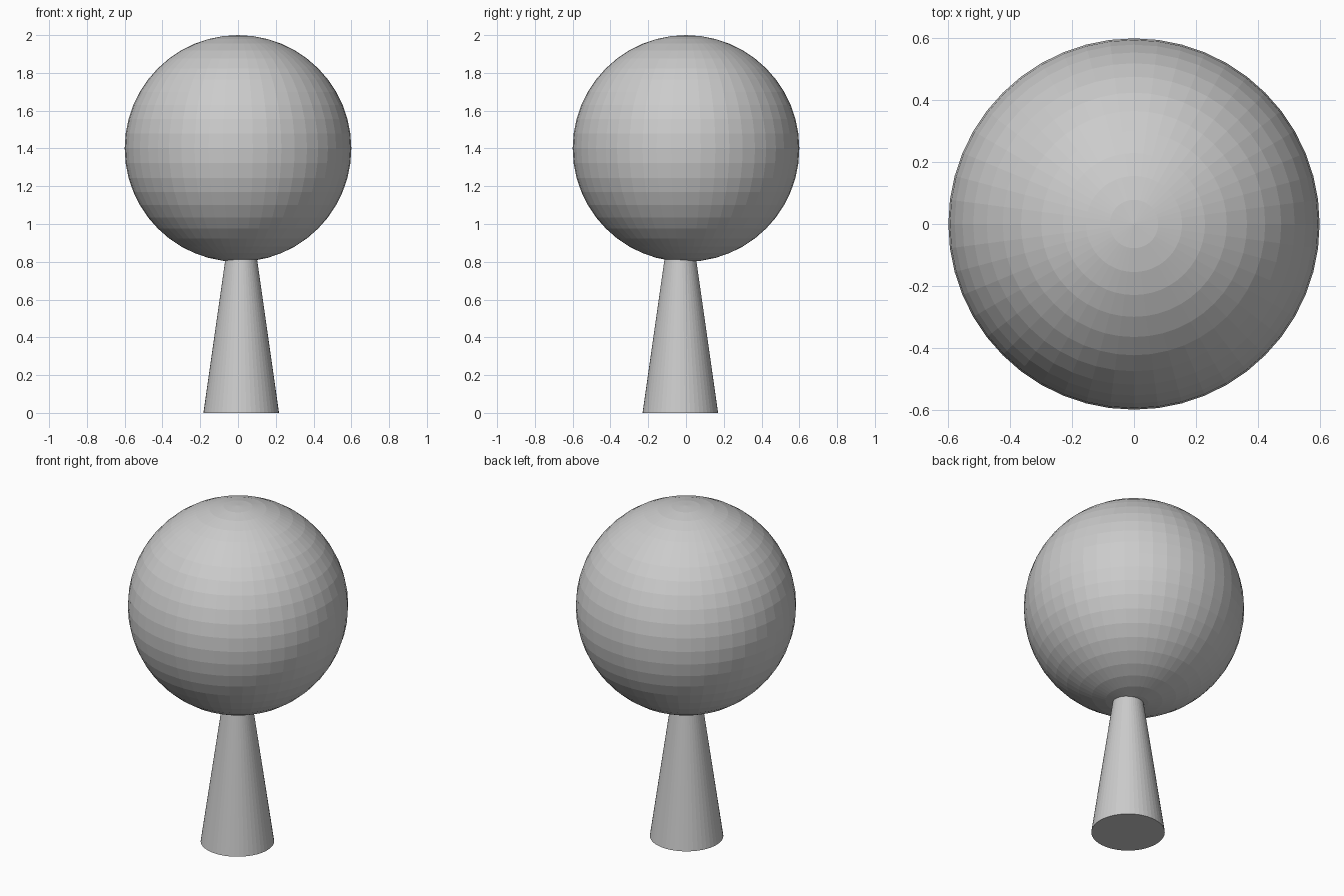
import bpy

if "Cube" in bpy.data.objects:
    bpy.data.objects.remove(bpy.data.objects["Cube"])

BALL_Z, BALL_R = 1.4, 0.6
STEM_X, STEM_Y = 0.017, -0.03
STEM_R, STEM_TOP = 0.2, 0.92        # top end is buried inside the ball
TAPER = STEM_R / 1.4                # sides converge at the ball's centre height

# Faceted ball
bpy.ops.mesh.primitive_uv_sphere_add(segments=48, ring_count=24, radius=BALL_R,
                                     location=(0, 0, BALL_Z))
bpy.context.object.name = "ball"

# Tapered stem, slightly off centre
bpy.ops.mesh.primitive_cone_add(vertices=48, radius1=STEM_R,
                                radius2=STEM_R - TAPER * STEM_TOP,
                                depth=STEM_TOP,
                                location=(STEM_X, STEM_Y, STEM_TOP / 2))
bpy.context.object.name = "stem"
